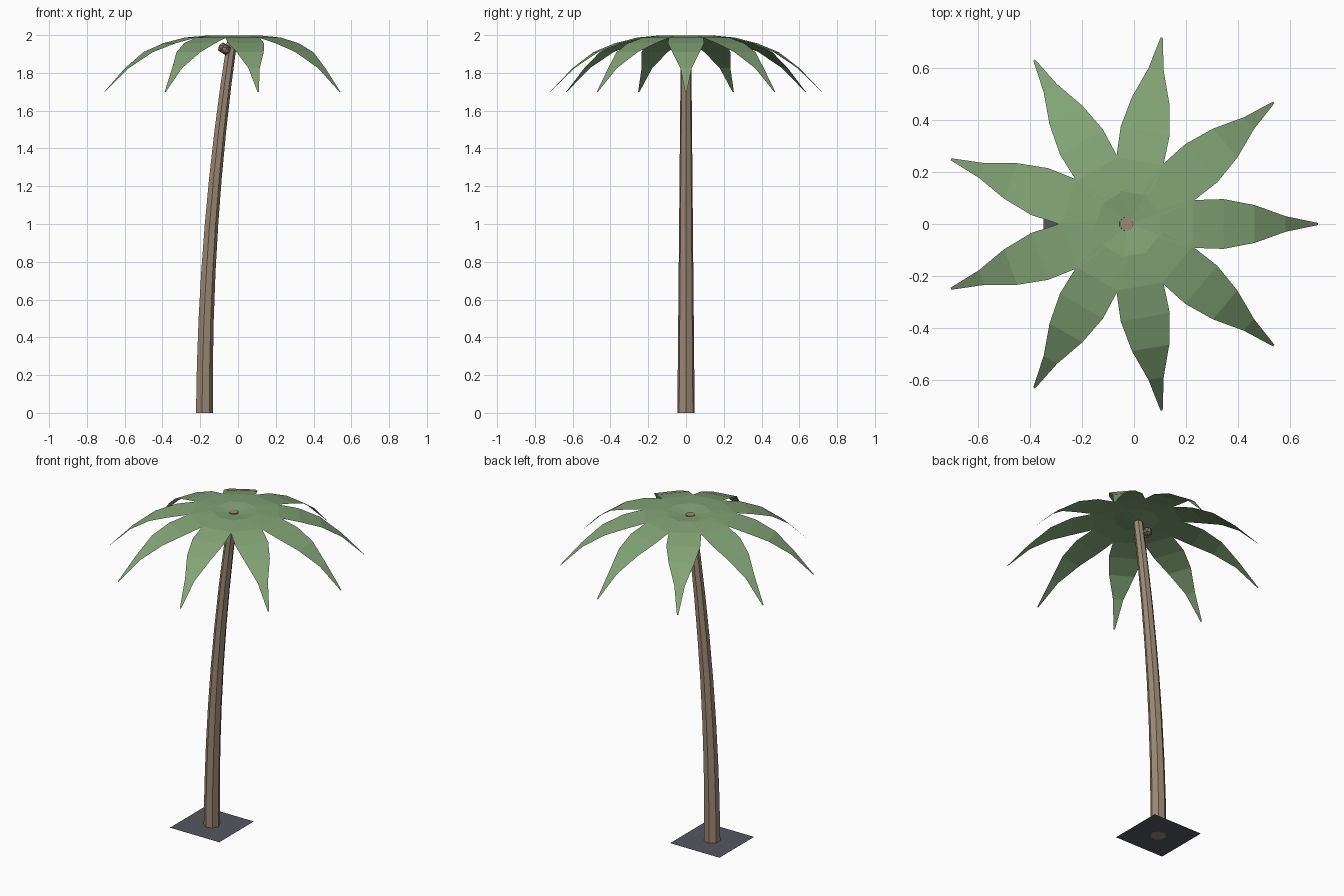
import bpy, bmesh, math
from mathutils import Matrix, Vector

cube = bpy.data.objects.get("Cube")
if cube:
    bpy.data.objects.remove(cube, do_unlink=True)


def linear(c):
    c /= 255
    return c / 12.92 if c < 0.04 else ((c + 0.055) / 1.055) ** 2.4


def material(name, *rgb):
    m = bpy.data.materials.new(name)
    m.use_nodes = True
    colour = [linear(c) for c in rgb] + [1]
    m.diffuse_color = colour
    m.node_tree.nodes["Principled BSDF"].inputs["Base Color"].default_value = colour
    return m


def finish(bm, name, mat):
    mesh = bpy.data.meshes.new(name)
    bm.to_mesh(mesh)
    bm.free()
    mesh.materials.append(mat)
    ob = bpy.data.objects.new(name, mesh)
    bpy.context.collection.objects.link(ob)
    return ob


leaf = material("leaf_green", 130, 164, 117)
bark = material("bark_brown", 156, 137, 116)
nut = material("nut_brown", 134, 113, 95)
slate = material("slate_grey", 86, 87, 96)

# Ground plate: a single thin sheet
bm = bmesh.new()
bmesh.ops.create_grid(bm, x_segments=1, y_segments=1, size=0.17,
                      matrix=Matrix.Translation((-0.18, 0, 0.001)))
finish(bm, "ground_plate", slate)

# Trunk: seven-sided tapering tube that leans along a parabola
SIDES, SEGMENTS, TOP = 7, 8, 1.992
bm = bmesh.new()
rings = []
for i in range(SEGMENTS + 1):
    t = i / SEGMENTS
    z = TOP * t
    r = 0.047 - 0.019 * t
    rings.append([bm.verts.new((-0.18 + 0.038 * z * z + r * math.cos(a), r * math.sin(a), z))
                  for a in (math.tau * k / SIDES for k in range(SIDES))])
for low, high in zip(rings, rings[1:]):
    for k in range(SIDES):
        n = (k + 1) % SIDES
        bm.faces.new((low[k], low[n], high[n], high[k]))
bm.faces.new(rings[0][::-1])
bm.faces.new(rings[-1])
finish(bm, "trunk", bark)

# Fronds: nine arching leaf sheets, profile of (reach, half width, height)
PROFILE = [(0, 0.015, 1.984), (0.12, 0.058, 1.999), (0.245, 0.092, 1.987),
           (0.365, 0.096, 1.957), (0.485, 0.073, 1.91), (0.605, 0.03, 1.825),
           (0.73, 0.004, 1.7)]
for i in range(9):
    bm = bmesh.new()
    pairs = [[bm.verts.new((r, s * w, z)) for s in (-1, 1)] for r, w, z in PROFILE]
    for a, b in zip(pairs, pairs[1:]):
        bm.faces.new((a[0], b[0], b[1], a[1]))
    turn = Matrix.Translation((-0.02, 0, 0)) @ Matrix.Rotation(math.radians(40 * i), 4, "Z")
    bm.transform(turn)
    finish(bm, f"frond_{i + 1}", leaf)

# Nuts: small faceted balls clustered under the crown
for i, place in enumerate([(-0.065, 0.043, 1.922), (-0.065, -0.043, 1.922), (-0.08, 0, 1.932)]):
    bm = bmesh.new()
    bmesh.ops.create_icosphere(bm, subdivisions=1, radius=0.029,
                               matrix=Matrix.Translation(Vector(place)))
    finish(bm, f"nut_{i + 1}", nut)
